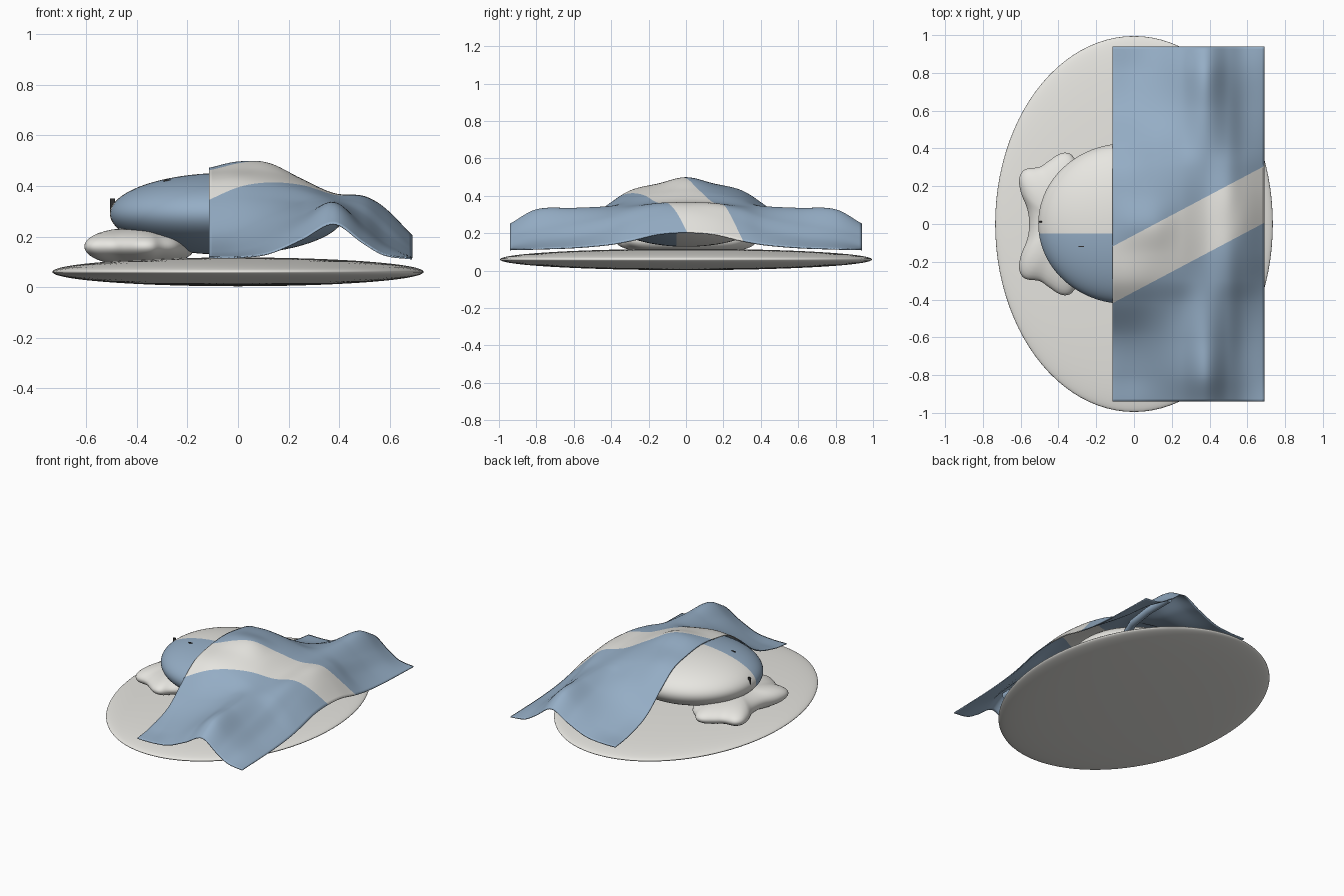
import bpy, bmesh, math
from mathutils import Vector

if "Cube" in bpy.data.objects:
    bpy.data.objects.remove(bpy.data.objects["Cube"])


def material(name, rgb):
    m = bpy.data.materials.new(name)
    m.diffuse_color = (*rgb, 1)
    m.use_nodes = True
    m.node_tree.nodes["Principled BSDF"].inputs["Base Color"].default_value = m.diffuse_color
    return m


white = material("warm_white", (0.80, 0.79, 0.75))
blue = material("dusty_blue", (0.30, 0.42, 0.56))
dark = material("dark_line", (0.03, 0.03, 0.03))


def finish(name, bm, mats, smooth=True):
    bmesh.ops.recalc_face_normals(bm, faces=bm.faces)
    for f in bm.faces:
        f.smooth = smooth
    me = bpy.data.meshes.new(name)
    bm.to_mesh(me)
    bm.free()
    for m in mats:
        me.materials.append(m)
    ob = bpy.data.objects.new(name, me)
    bpy.context.collection.objects.link(ob)
    return ob


def ellipsoid(center, radii, seg=96, rings=48):
    bm = bmesh.new()
    bmesh.ops.create_uvsphere(bm, u_segments=seg, v_segments=rings, radius=1)
    for v in bm.verts:
        v.co = Vector(c + r * a for c, r, a in zip(center, radii, v.co))
    return bm


def cut(bm, point, normal):
    geom = bm.verts[:] + bm.edges[:] + bm.faces[:]
    bmesh.ops.bisect_plane(bm, geom=geom, plane_co=point, plane_no=normal, dist=1e-5)


def cubic(a, b, c, d, t):
    return b + 0.5 * t * (c - a + t * (2 * a - 5 * b + 4 * c - d + t * (3 * (b - c) + d - a)))


def hermite(xs, zs, x):
    """Smooth interpolation through unevenly spaced samples."""
    n = len(xs)
    i = max(0, min(n - 2, sum(1 for q in xs if q <= x) - 1))

    def slope(k):
        lo, hi = max(k - 1, 0), min(k + 1, n - 1)
        return (zs[hi] - zs[lo]) / (xs[hi] - xs[lo])
    h = xs[i + 1] - xs[i]
    t = (x - xs[i]) / h
    return ((2*t**3 - 3*t**2 + 1) * zs[i] + (t**3 - 2*t**2 + t) * h * slope(i)
            + (3*t**2 - 2*t**3) * zs[i + 1] + (t**3 - t**2) * h * slope(i + 1))


# Base: flat oval disc
finish("oval_base", ellipsoid((0, 0, 0.06), (0.735, 0.995, 0.057)), [white])

# Body: egg split into two colours
EC, ER = (-0.042, 0.002, 0.29), (0.465, 0.425, 0.162)
bm = ellipsoid(EC, ER)
cut(bm, (0, -0.05, 0), (0, 1, 0))
for f in bm.faces:
    f.material_index = 1 if f.calc_center_median().y < -0.05 else 0
finish("egg_body", bm, [white, blue])

# Pillow: puffed lobed outline, mirrored across y
half = [(-.555, 0), (-.565, .08), (-.60, .17), (-.607, .245), (-.575, .29), (-.50, .302),
        (-.45, .335), (-.39, .373), (-.34, .372), (-.30, .33), (-.24, .27), (-.20, .15), (-.17, 0)]
loop = half + [(x, -y) for x, y in half[-2:0:-1]]
n = len(loop)
outline = []
for i in range(n):
    p = [loop[(i + k) % n] for k in (-1, 0, 1, 2)]
    for s in range(5):
        outline.append([cubic(*(q[a] for q in p), s / 5) for a in (0, 1)])
bm = bmesh.new()
RINGS = 20
prev = None
pcx = -0.38
for r in range(1, RINGS):
    phi = -math.pi / 2 + math.pi * r / RINGS
    c, z = math.cos(phi) ** 0.8, 0.16 + 0.075 * math.sin(phi)
    ring = [bm.verts.new((pcx + (x - pcx) * c, y * c, z)) for x, y in outline]
    if prev:
        for i in range(len(ring)):
            j = (i + 1) % len(ring)
            bm.faces.new((prev[i], prev[j], ring[j], ring[i]))
    else:
        first = ring
    prev = ring
for ring, z in ((first, 0.085), (prev, 0.235)):
    tip = bm.verts.new((pcx, 0, z))
    for i in range(len(ring)):
        bm.faces.new((ring[i], ring[(i + 1) % len(ring)], tip))
finish("pillow", bm, [white])

# Limbs hidden under the blanket, one per side
for side, label in ((-1, "front"), (1, "back")):
    cu = bpy.data.curves.new(label + "_limb", 'CURVE')
    cu.dimensions = '3D'
    cu.bevel_depth, cu.bevel_resolution, cu.use_fill_caps = 0.025, 4, True
    sp = cu.splines.new('POLY')
    path = [(0.30, 0.28), (0.36, 0.42), (0.385, 0.60), (0.385, 0.80)]
    sp.points.add(len(path) - 1)
    for pt, (x, y) in zip(sp.points, path):
        pt.co = (x, side * y, 0.285, 1)
    cu.materials.append(blue)
    bpy.context.collection.objects.link(bpy.data.objects.new(label + "_limb", cu))

# Blanket: draped height field, mirrored across y
XS = [-.115, 0, .12, .25, .38, .50, .58, .69]
YS = [0, .15, .30, .42, .60, .80, .94]
ZS = [[.472, .497, .492, .430, .372, .360, .315, .205],
      [.458, .466, .456, .418, .366, .355, .300, .195],
      [.424, .428, .412, .385, .352, .325, .260, .160],
      [.345, .352, .345, .335, .342, .285, .215, .140],
      [.205, .220, .250, .290, .335, .250, .180, .125],
      [.140, .145, .180, .250, .328, .220, .160, .118],
      [.120, .120, .135, .190, .252, .175, .130, .115]]
full_y = [-y for y in YS[:0:-1]] + YS
full_z = ZS[:0:-1] + ZS
NX, NY = 60, 130
bm = bmesh.new()
grid = []
for i in range(NX + 1):
    x = XS[0] + (XS[-1] - XS[0]) * i / NX
    column = [hermite(XS, row, x) for row in full_z]
    grid.append([])
    for j in range(NY + 1):
        y = -0.94 + 1.88 * j / NY
        grid[-1].append(bm.verts.new((x, y, hermite(full_y, column, y))))
for i in range(NX):
    for j in range(NY):
        bm.faces.new((grid[i][j], grid[i + 1][j], grid[i + 1][j + 1], grid[i][j + 1]))

# Diagonal pale stripe across the blanket
SLOPE = 0.53
for y0 in (-0.42, -0.12):
    cut(bm, (-0.115, y0, 0), Vector((-SLOPE, 1, 0)).normalized())
for f in bm.faces:
    c = f.calc_center_median()
    f.material_index = 1 if -0.42 < c.y - SLOPE * (c.x + 0.115) < -0.12 else 0
blanket = finish("blanket", bm, [blue, white])
solid = blanket.modifiers.new("thickness", 'SOLIDIFY')
solid.thickness, solid.offset = 0.006, -1


# Face marks: thin dark dashes laid on the egg
def mark(name, center, size):
    bm = bmesh.new()
    bmesh.ops.create_cube(bm, size=1)
    for v in bm.verts:
        v.co = Vector(c + s * a for c, s, a in zip(center, size, v.co))
    finish(name, bm, [dark], False)


ex, ey = -0.28, -0.12
ez = EC[2] + ER[2] * math.sqrt(1 - ((ex - EC[0]) / ER[0]) ** 2 - ((ey - EC[1]) / ER[1]) ** 2)
mark("closed_eye", (ex, ey, ez), (0.03, 0.006, 0.009))
mark("mouth", (-0.496, 0.012, 0.325), (0.02, 0.006, 0.05))
